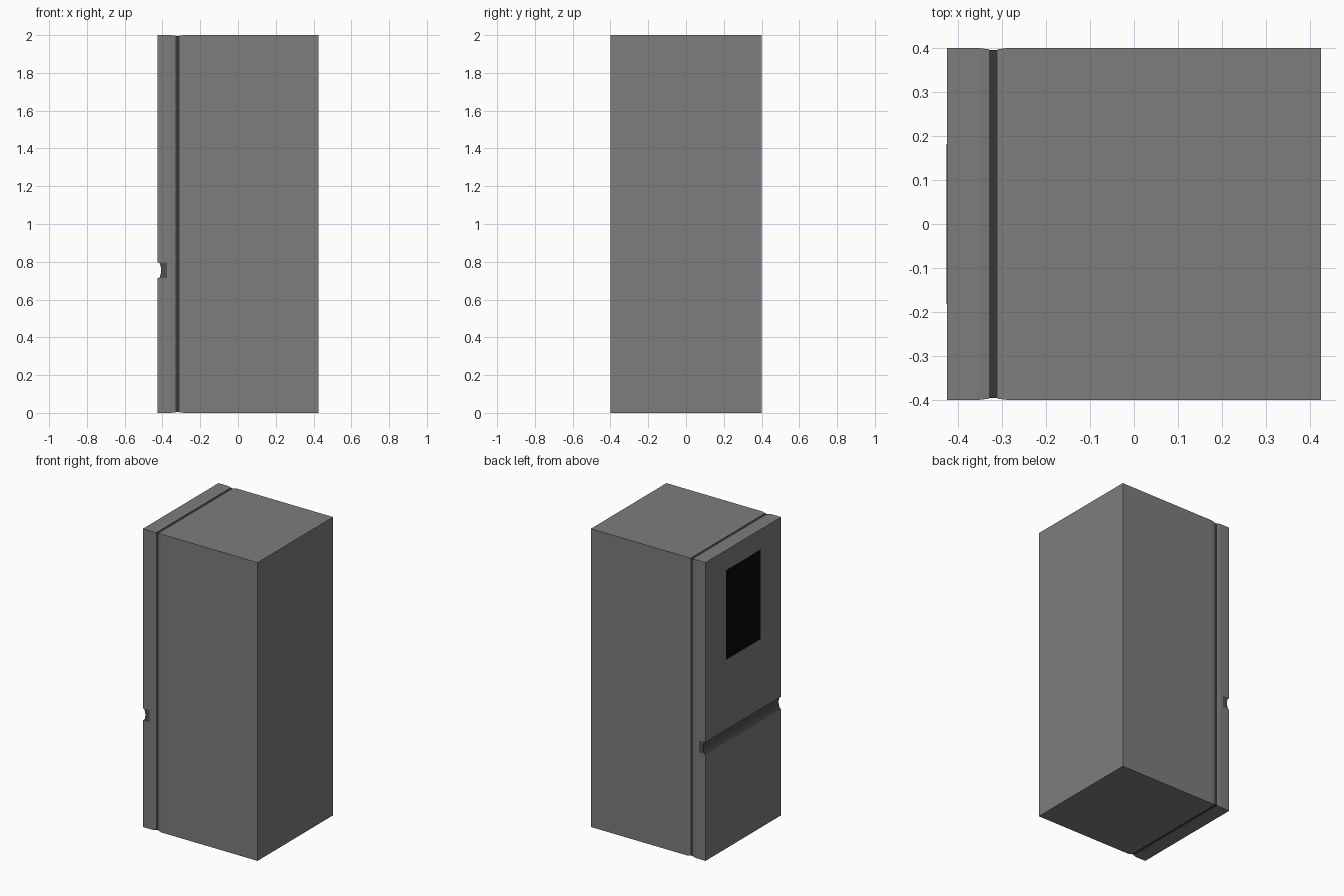
import bpy, bmesh, math

if "Cube" in bpy.data.objects:
    bpy.data.objects.remove(bpy.data.objects["Cube"])

def mat(name, v):
    m = bpy.data.materials.new(name)
    m.diffuse_color = (v, v, v, 1)
    m.use_nodes = True
    m.node_tree.nodes["Principled BSDF"].inputs["Base Color"].default_value = m.diffuse_color
    return m

def finish(name, bm, material):
    bmesh.ops.recalc_face_normals(bm, faces=bm.faces)
    me = bpy.data.meshes.new(name)
    bm.to_mesh(me)
    bm.free()
    ob = bpy.data.objects.new(name, me)
    bpy.context.collection.objects.link(ob)
    me.materials.append(material)
    return ob

# Solid through rectangular sections along x: (x, inset from the outer 0.8 x 2 outline)
def loft(name, sections, material):
    bm = bmesh.new()
    rings = []
    for x, i in sections:
        y, lo, hi = 0.4 - i, i, 2 - i
        rings.append([bm.verts.new((x, a, b)) for a, b in ((-y, lo), (y, lo), (y, hi), (-y, hi))])
    for r, s in zip(rings, rings[1:]):
        for k in range(4):
            bm.faces.new((r[k], r[(k + 1) % 4], s[(k + 1) % 4], s[k]))
    bm.faces.new(rings[0])
    bm.faces.new(rings[-1])
    return finish(name, bm, material)

# Profile in x,z extruded along y
def extrude(name, pts, half, material):
    bm = bmesh.new()
    f = bm.faces.new([bm.verts.new((x, -half, z)) for x, z in pts])
    g = bmesh.ops.extrude_face_region(bm, geom=[f])
    bmesh.ops.translate(bm, vec=(0, 2 * half, 0),
                        verts=[v for v in g['geom'] if isinstance(v, bmesh.types.BMVert)])
    return finish(name, bm, material)

steel = mat("steel_grey", 0.205)
dark = mat("dark_trim", 0.04)
grey = mat("handle_grey", 0.08)
black = mat("black_glass", 0.003)

# Cabinet and doors, edges eased toward the seal
loft("cabinet", [(0.425, 0), (-0.285, 0), (-0.31, 0.003)], steel)
door = loft("doors", [(-0.425, 0), (-0.355, 0), (-0.33, 0.003)], steel)

# Door seal in the gap
loft("door_seal", [(-0.332, 0.005), (-0.308, 0.005)], dark)

# Slot for the handle
z0, z1 = 0.715, 0.796
cutter = extrude("handle_cutter", [(-0.45, z0), (-0.375, z0), (-0.375, z1), (-0.45, z1)], 0.5, steel)
cutter.hide_render = True
cut = door.modifiers.new("slot", 'BOOLEAN')
cut.operation = 'DIFFERENCE'
cut.solver = 'EXACT'
cut.object = cutter
bpy.context.view_layer.objects.active = door
bpy.ops.object.modifier_apply(modifier="slot")
bpy.data.objects.remove(cutter)

# Concave grip filling the slot
n = 8
arc = [(-0.416 + 0.009 * math.sin(math.pi * k / n), z1 + (z0 - z1) * k / n) for k in range(n + 1)]
extrude("handle_grip", arc + [(-0.375, z0), (-0.375, z1)], 0.4, grey)

# Screen on the upper door
extrude("screen", [(-0.4255, 1.265), (-0.42, 1.265), (-0.42, 1.865), (-0.4255, 1.865)], 0.182, black)
